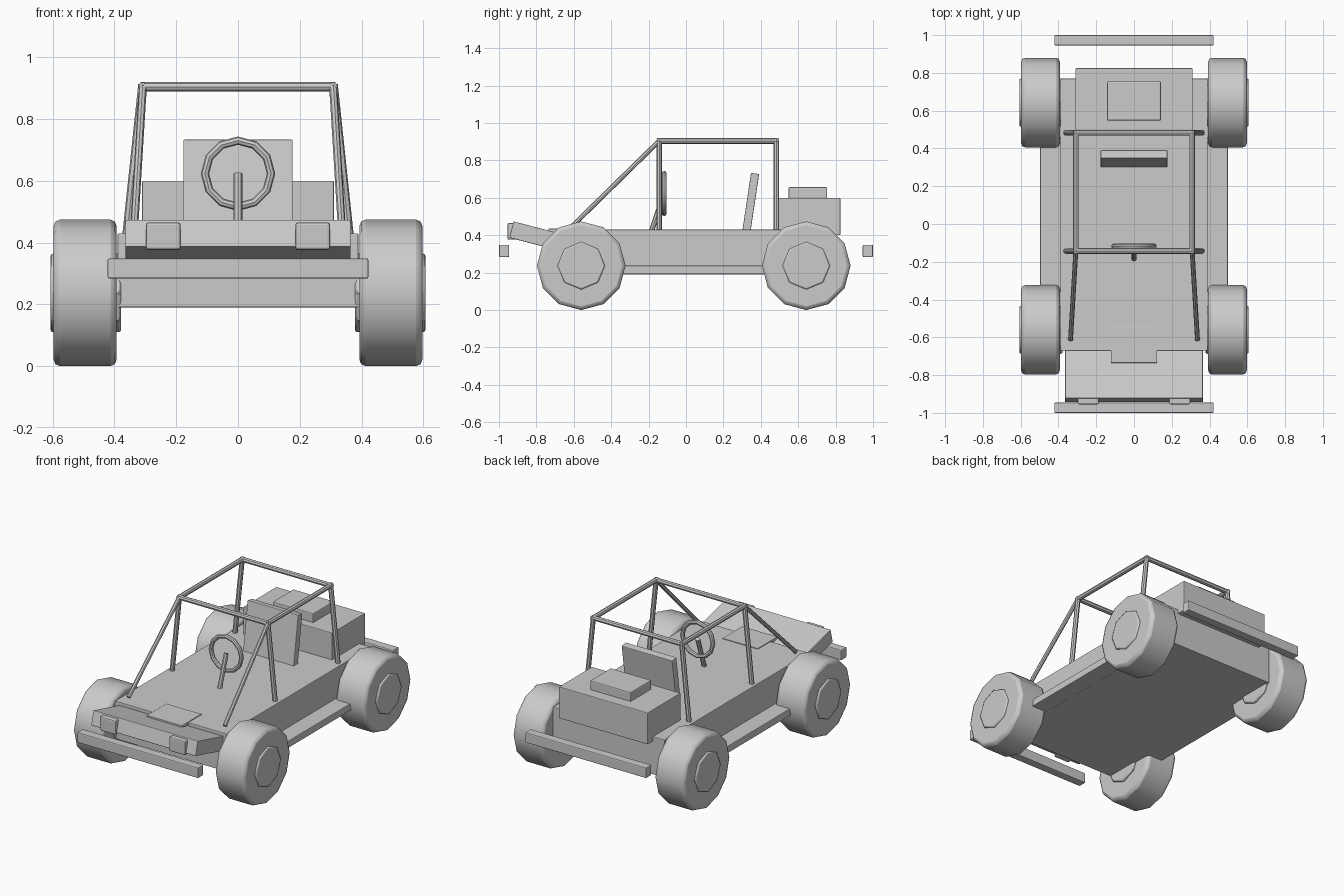
import bpy
from math import radians, pi
from mathutils import Vector

if "Cube" in bpy.data.objects:
    bpy.data.objects.remove(bpy.data.objects["Cube"])


def finish(ob, name, bevel=0.0, smooth=False):
    ob.name = name
    bpy.ops.object.transform_apply(location=False, rotation=False, scale=True)
    if bevel:
        m = ob.modifiers.new("bevel", 'BEVEL')
        m.width = bevel
        m.segments = 2
        m.limit_method = 'ANGLE'
        m.angle_limit = radians(50)
    if smooth:
        bpy.ops.object.shade_smooth_by_angle(angle=radians(40))
    return ob


def box(name, x, y, z, tilt=0.0, bevel=0.004):
    """Box from (min, max) ranges, optionally tilted about x."""
    c = [(r[0] + r[1]) / 2 for r in (x, y, z)]
    bpy.ops.mesh.primitive_cube_add(size=1, location=c, rotation=(radians(tilt), 0, 0))
    ob = bpy.context.object
    ob.scale = [r[1] - r[0] for r in (x, y, z)]
    return finish(ob, name, bevel)


def rod(name, a, b, r, sides=8, bevel=0.0):
    a, b = Vector(a), Vector(b)
    d = b - a
    bpy.ops.mesh.primitive_cylinder_add(vertices=sides, radius=r, depth=d.length, location=(a + b) / 2)
    ob = bpy.context.object
    ob.rotation_euler = d.to_track_quat('Z', 'Y').to_euler()
    return finish(ob, name, bevel, True)


# Chassis, nose and bumpers
box("body", (-.39, .39), (-.67, .77), (.19, .43))
box("hood", (-.365, .365), (-.94, -.50), (.33, .42), tilt=-14.5)
box("hood_plate", (-.123, .123), (-.735, -.54), (.415, .435), bevel=.002)
for name, s in (("front_bumper", -1), ("rear_bumper", 1)):
    box(name, (-.422, .422), sorted((s * .945, s)), (.283, .349), bevel=.006)

# Engine cover and intake
box("engine_cover", (-.31, .31), (.495, .825), (.40, .60))
box("engine_intake", (-.142, .142), (.548, .755), (.595, .657), bevel=.006)

# Seat and steering
box("seat", (-.177, .177), (.322, .366), (.39, .732), tilt=-8.5)
bpy.ops.mesh.primitive_torus_add(major_segments=12, minor_segments=8, major_radius=.107,
                                 minor_radius=.0135, location=(0, -.117, .623),
                                 rotation=(pi / 2, 0, 0))
finish(bpy.context.object, "steering_wheel", smooth=True)
rod("steering_column", (0, -.185, .42), (0, -.117, .623), .014)

# Parts repeated on each side
R = .015
for side, s in (("left", -1), ("right", 1)):
    box(side + "_step", sorted((s * .37, s * .497)), (-.36, .46), (.192, .237))
    box(side + "_headlight", sorted((s * .186, s * .298)), (-.955, -.905), (.376, .465), bevel=.008)
    for end, y in (("front", -.56), ("rear", .643)):
        rod(f"{side}_{end}_tyre", (s * .393, y, .237), (s * .597, y, .237), .237, 12, .02)
        rod(f"{side}_{end}_hub", (s * .378, y, .237), (s * .607, y, .237), .127, 8, .008)
    # Roll cage side
    for end, y in (("front", -.143), ("rear", .483)):
        rod(f"{side}_{end}_post", (s * .36, y, .42), (s * .308, y, .912), R)
    rod(side + "_strut", (s * .336, -.612, .445), (s * .308, -.143, .905), R * .85)
    rod(side + "_roof_rail", (s * .308, -.155, .904), (s * .308, .495, .904), R)

# Roll cage crossbars
for end, y in (("front", -.143), ("rear", .483)):
    rod(end + "_crossbar", (-.316, y, .904), (.316, y, .904), R)
